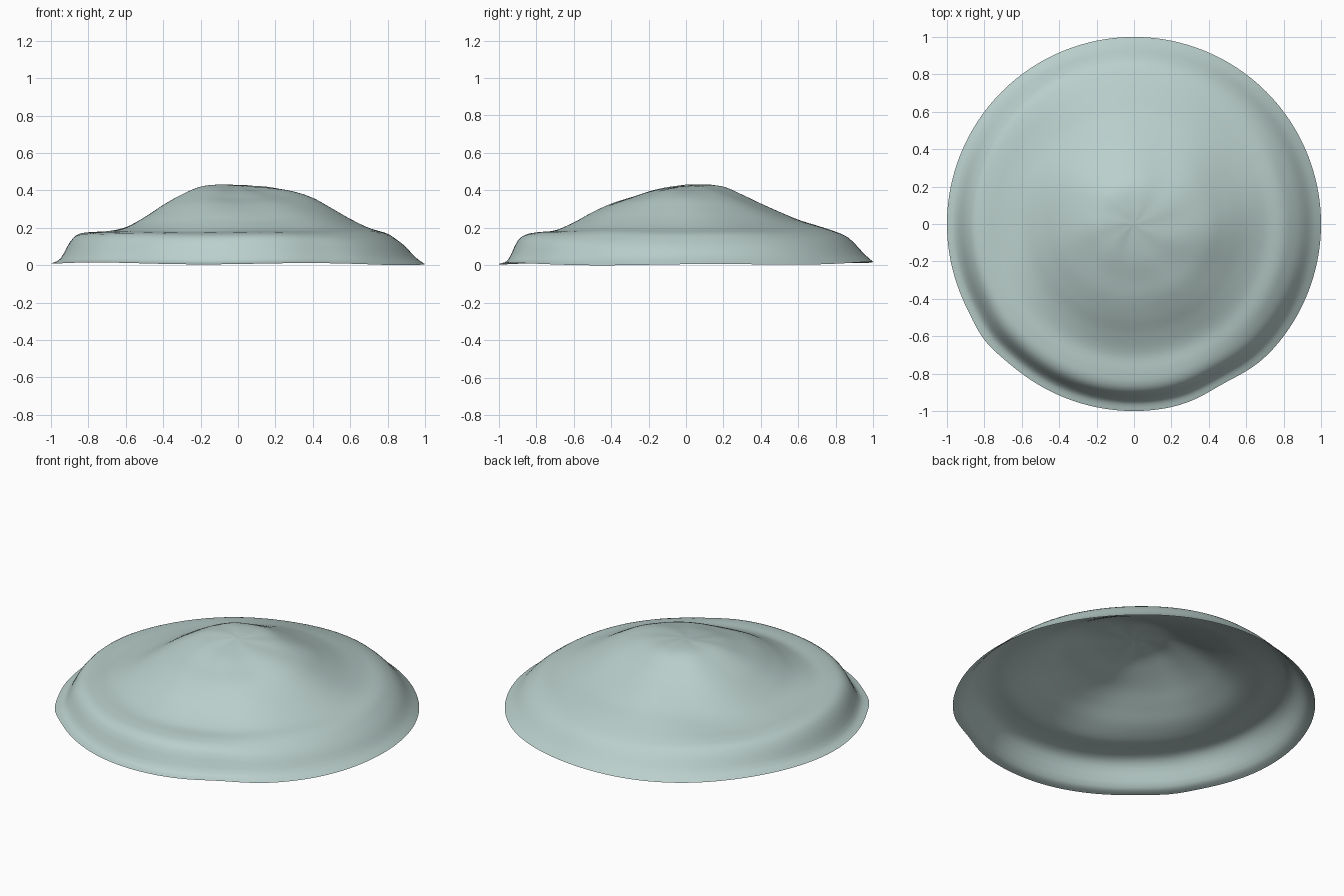
import bpy, bmesh, math
from mathutils import Vector

cube = bpy.data.objects.get("Cube")
if cube:
    bpy.data.objects.remove(cube, do_unlink=True)

# Radial height profiles toward the four sides, sharing one list of radii
RADII = [0, .1, .2, .3, .4, .5, .6, .7, .8, .86, .9, .95, 1]
LEFT = [.435, .43, .42, .40, .365, .31, .255, .21, .18, .14, .105, .05, .012]
RIGHT = [.435, .44, .43, .39, .335, .27, .215, .19, .183, .17, .13, .045, .022]
FRONT = [.435, .42, .40, .37, .34, .295, .24, .197, .185, .172, .14, .04, .018]
BACK = [.435, .44, .43, .385, .335, .29, .25, .22, .187, .16, .125, .07, .025]


def sample(profile, r):
    """Smooth cubic through the profile points."""
    n = len(RADII)
    i = max(k for k in range(n - 1) if RADII[k] <= r)

    def slope(k):
        a, b = max(k - 1, 0), min(k + 1, n - 1)
        return (profile[b] - profile[a]) / (RADII[b] - RADII[a])
    h = RADII[i + 1] - RADII[i]
    t = (r - RADII[i]) / h
    return ((2*t**3 - 3*t**2 + 1) * profile[i] + (t**3 - 2*t**2 + t) * h * slope(i)
            + (3*t**2 - 2*t**3) * profile[i + 1] + (t**3 - t**2) * h * slope(i + 1))


def height(r, a):
    """Blend the side profiles by direction and add gentle hand-made unevenness."""
    c, s = math.cos(a), math.sin(a)
    side = sample(LEFT if c > 0 else RIGHT, r)
    end = sample(FRONT if s < 0 else BACK, r)
    wave = .005 * math.sin(3*a + 5*r) + .003 * math.sin(7*a - 9*r)
    return side * c*c + end * s*s + wave * r * (1 - r) * 3


def outline(a):
    """Rim radius: a circle with a shallow dent at the front left."""
    dent = .022 * math.exp(-((a - math.radians(299)) / .17)**2)
    bulge = .012 * math.exp(-((a - math.radians(218)) / .12)**2)
    return 1 - dent + bulge


# Open, single-sheet domed shell with a stepped ledge
SEGMENTS, RINGS = 128, 60
bm = bmesh.new()
top = bm.verts.new((0, 0, .435))
rings = []
for j in range(1, RINGS + 1):
    r = j / RINGS
    ring = []
    for i in range(SEGMENTS):
        a = 2 * math.pi * i / SEGMENTS
        R = r * (1 + (outline(a) - 1) * r**4)
        rim = .004 * math.sin(5*a + 1) * r**12
        ring.append(bm.verts.new(Vector((R * math.cos(a), R * math.sin(a), height(r, a) + rim))))
    rings.append(ring)
for i in range(SEGMENTS):
    k = (i + 1) % SEGMENTS
    bm.faces.new((top, rings[0][i], rings[0][k]))
    for inner, outer in zip(rings, rings[1:]):
        bm.faces.new((inner[i], outer[i], outer[k], inner[k]))
low = min(v.co.z for v in bm.verts)
for v in bm.verts:
    v.co.z -= low
for f in bm.faces:
    f.smooth = True

mesh = bpy.data.meshes.new("domed_shell")
bm.to_mesh(mesh)
bm.free()
shell = bpy.data.objects.new("domed_shell", mesh)
bpy.context.collection.objects.link(shell)

# Pale grey-green colour
mat = bpy.data.materials.new("pale_grey_green")
mat.use_nodes = True
colour = (.49, .625, .60, 1)
mat.diffuse_color = colour
mat.node_tree.nodes["Principled BSDF"].inputs["Base Color"].default_value = colour
mesh.materials.append(mat)
